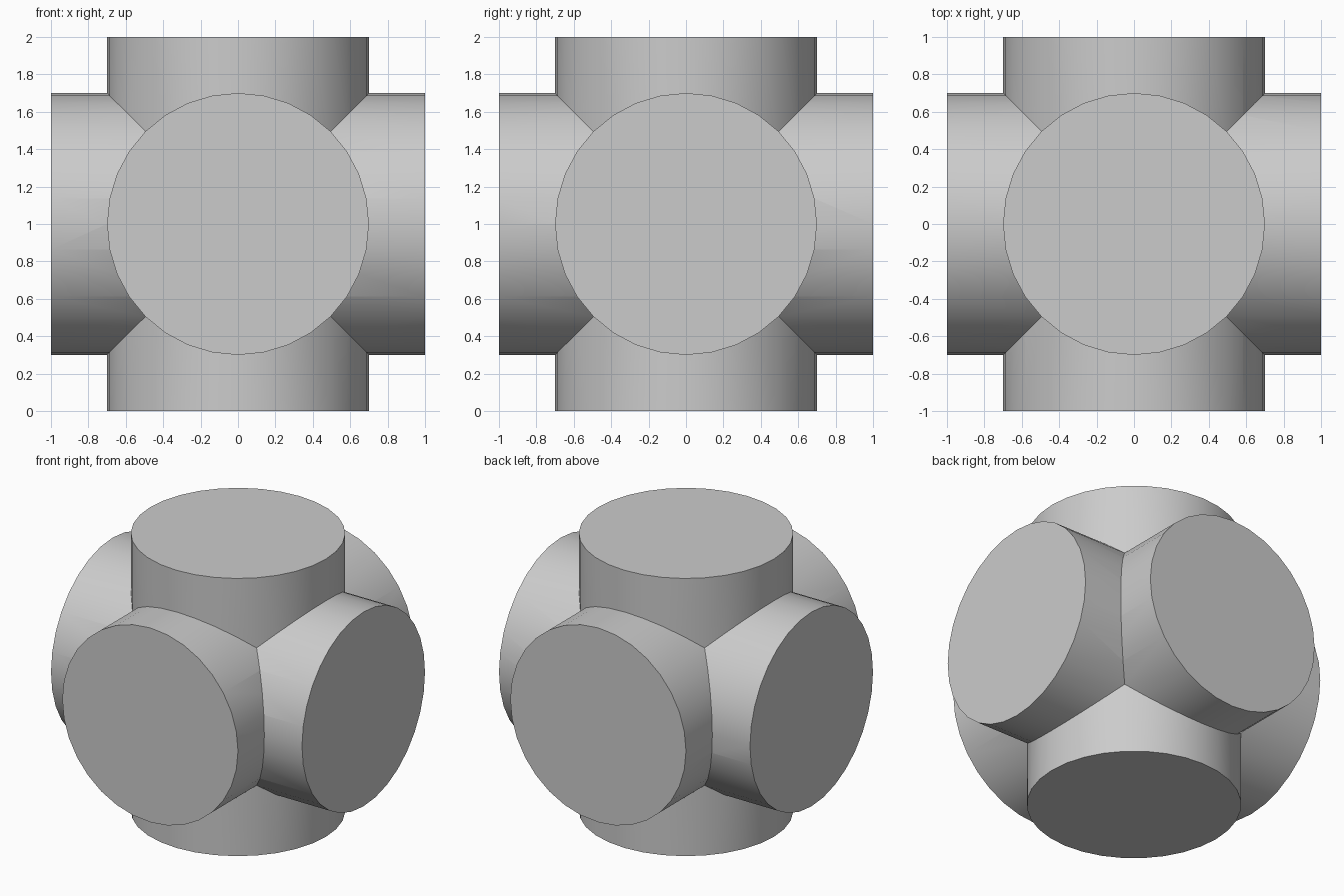
import bpy
from math import pi, radians

RADIUS, LENGTH, SIDES = 0.7, 2.0, 32

cube = bpy.data.objects.get("Cube")
if cube:
    bpy.data.objects.remove(cube, do_unlink=True)

# Single grey material
grey = bpy.data.materials.new("plain_grey")
grey.use_nodes = True
colour = (0.6, 0.6, 0.6, 1)
grey.diffuse_color = colour
grey.node_tree.nodes["Principled BSDF"].inputs["Base Color"].default_value = colour


def pipe(name, rotation):
    bpy.ops.mesh.primitive_cylinder_add(
        vertices=SIDES, radius=RADIUS, depth=LENGTH,
        location=(0, 0, LENGTH / 2), rotation=rotation)
    obj = bpy.context.object
    obj.name = name
    obj.data.materials.append(grey)
    bpy.ops.object.transform_apply(location=True, rotation=True, scale=True)
    return obj


# Three solid cylinders crossing at right angles
joint = pipe("six_way_joint", (0, 0, 0))
arms = [pipe("side_arm", (0, pi / 2, 0)), pipe("front_arm", (pi / 2, 0, 0))]

# Fuse them into one body
bpy.ops.object.select_all(action="DESELECT")
bpy.context.view_layer.objects.active = joint
joint.select_set(True)
for arm in arms:
    union = joint.modifiers.new("fuse", "BOOLEAN")
    union.operation = "UNION"
    union.solver = "EXACT"
    union.object = arm
    bpy.ops.object.modifier_apply(modifier=union.name)
    bpy.data.objects.remove(arm, do_unlink=True)

# Round walls with crisp rims and seams
bpy.ops.object.shade_smooth_by_angle(angle=radians(30))
